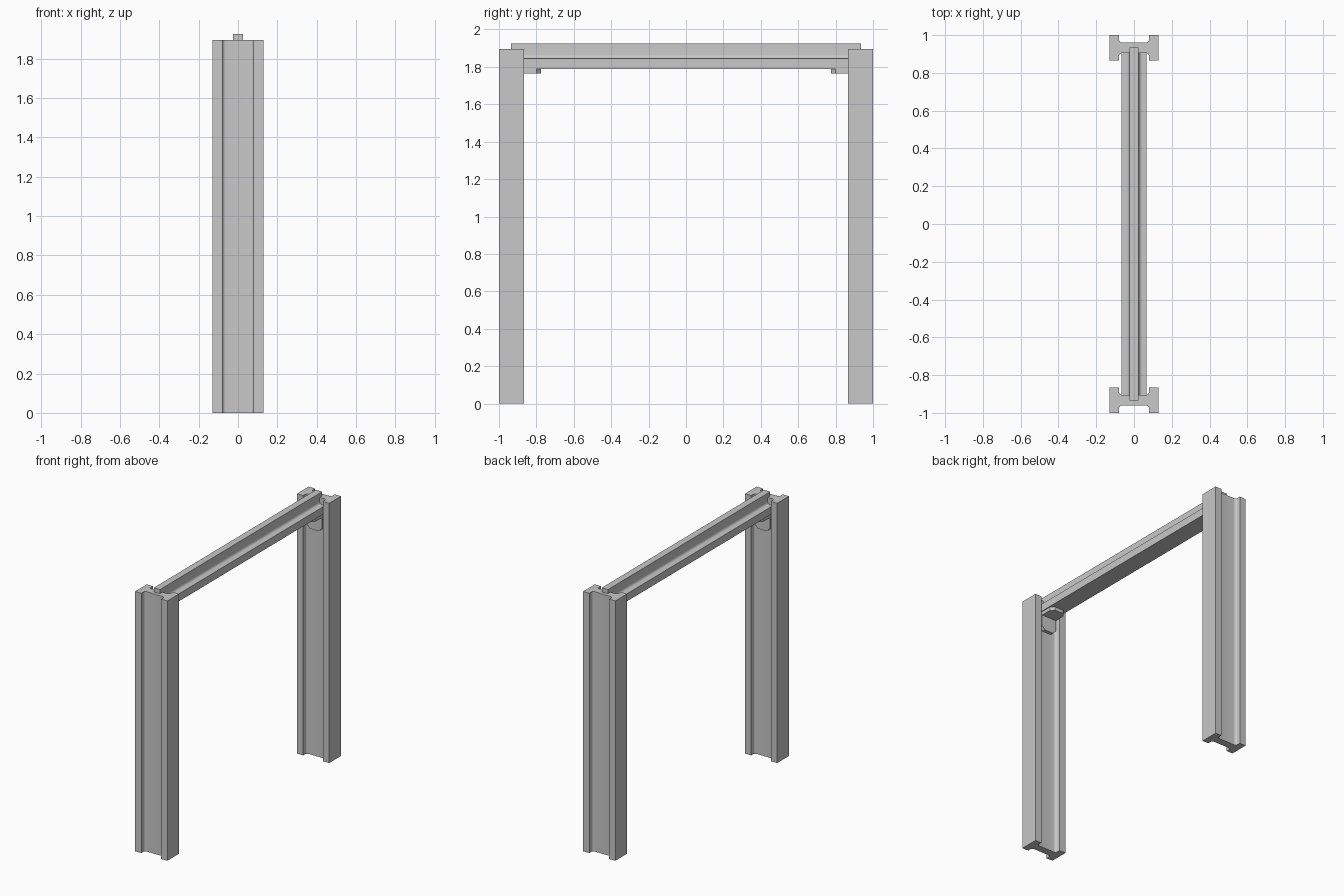
import bpy, bmesh, math
from mathutils import Vector

cube = bpy.data.objects.get("Cube")
if cube:
    bpy.data.objects.remove(cube, do_unlink=True)

steel = bpy.data.materials.new("light grey steel")
steel.use_nodes = True
grey = (0.58, 0.58, 0.58, 1)
steel.diffuse_color = grey
steel.node_tree.nodes["Principled BSDF"].inputs["Base Color"].default_value = grey


def fillet(cx, cy, r, start, end, steps=6):
    """Arc points between two angles in degrees."""
    return [(cx + r * math.cos(math.radians(start + (end - start) * i / steps)),
             cy + r * math.sin(math.radians(start + (end - start) * i / steps)))
            for i in range(steps + 1)]


def extrude(name, outline, place, direction):
    """Place a flat outline in space and extrude it into a solid."""
    bm = bmesh.new()
    face = bm.faces.new([bm.verts.new(place(u, v)) for u, v in outline])
    out = bmesh.ops.extrude_face_region(bm, geom=[face])
    moved = [g for g in out["geom"] if isinstance(g, bmesh.types.BMVert)]
    bmesh.ops.translate(bm, verts=moved, vec=Vector(direction))
    bmesh.ops.recalc_face_normals(bm, faces=bm.faces[:])
    mesh = bpy.data.meshes.new(name)
    bm.to_mesh(mesh)
    bm.free()
    mesh.materials.append(steel)
    obj = bpy.data.objects.new(name, mesh)
    bpy.context.collection.objects.link(obj)
    bpy.ops.object.select_all(action="DESELECT")
    obj.select_set(True)
    bpy.context.view_layer.objects.active = obj
    bpy.ops.object.shade_smooth_by_angle(angle=math.radians(35))
    return obj


def mirrored(half):
    """Close a half outline by mirroring it over the vertical axis."""
    return half + [(-u, v) for u, v in reversed(half)]


# Column section: H shape with filleted web corners
HALF, DEPTH, INNER, R = 0.13, 0.0675, 0.08, 0.018
WEB = 0.0275
half_column = (fillet(INNER - R, -WEB - R, R, 90, 0)
               + [(INNER, -DEPTH), (HALF, -DEPTH), (HALF, DEPTH), (INNER, DEPTH)]
               + fillet(INNER - R, WEB + R, R, 0, -90))
column = mirrored(half_column)

# Beam section: inverted T with filleted stem
BOTTOM, LEDGE, TOP, STEM, FOOT = 1.79, 1.845, 1.925, 0.025, 0.067
half_beam = ([(FOOT, BOTTOM), (FOOT, LEDGE)]
             + fillet(STEM + 0.02, LEDGE + 0.02, 0.02, 270, 180)
             + [(STEM, TOP)])
extrude("cross_beam", mirrored(half_beam),
        lambda u, v: (u, -0.935, v), (0, 1.87, 0))

# Bracket plate outline: clipped outer corners
W, REACH, CLIP, THICK = 0.06, 0.13, 0.025, 0.025
plate = mirrored([(W, 0), (W, REACH - CLIP), (W - CLIP, REACH)])

for side, label in ((-1, "front"), (1, "back")):
    extrude(label + "_column", column,
            lambda u, v: (u, side * (1 - DEPTH) + v, 0), (0, 0, 1.895))
    face_y = side * (1 - DEPTH - WEB)
    extrude(label + "_bracket_seat", plate,
            lambda u, v: (u, face_y - side * v, BOTTOM - THICK), (0, 0, THICK))
    extrude(label + "_bracket_back", plate,
            lambda u, v: (u, face_y, BOTTOM - v), (0, -side * THICK, 0))
